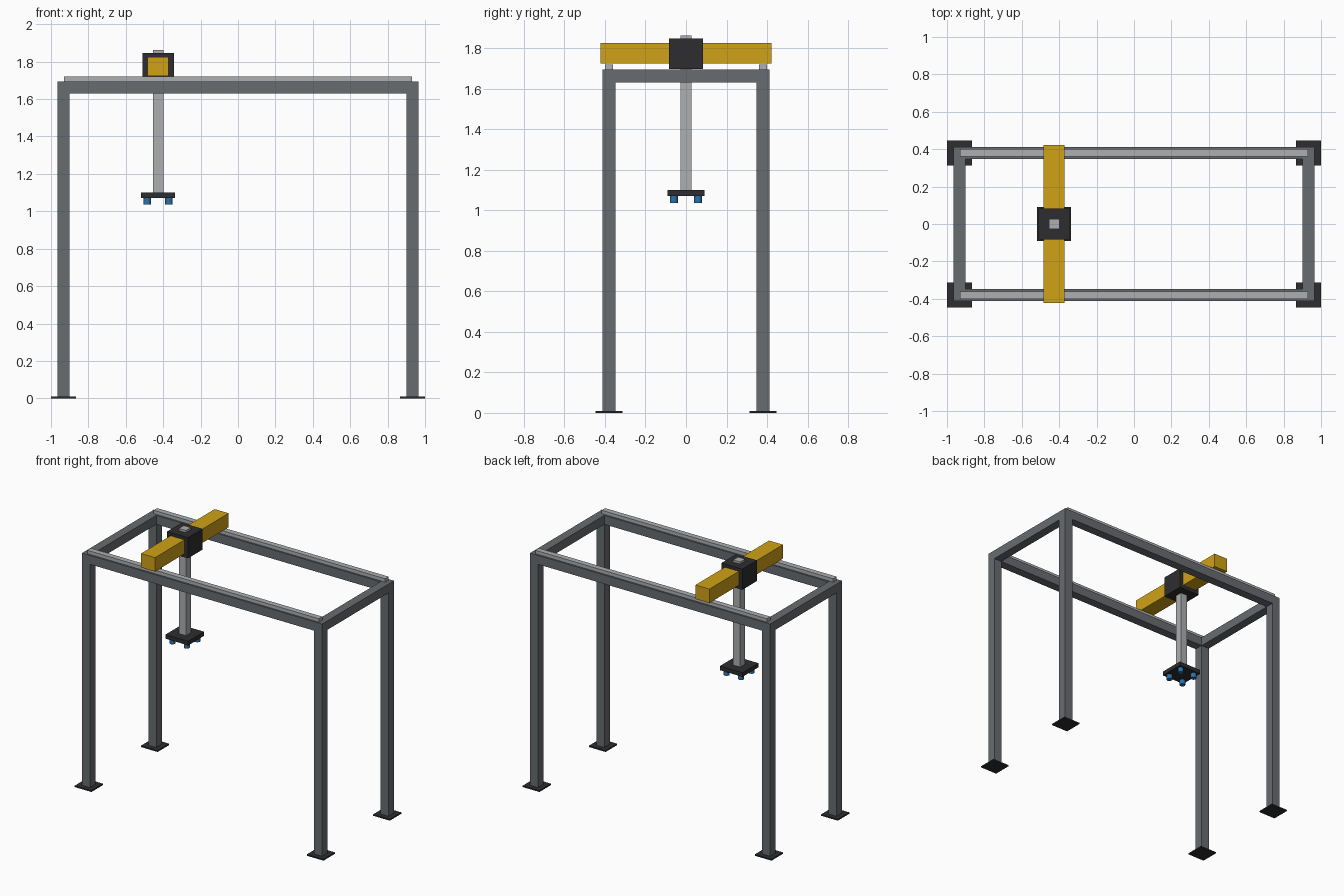
import bpy

old = bpy.data.objects.get("Cube")
if old:
    bpy.data.objects.remove(old, do_unlink=True)


def material(name, rgb):
    m = bpy.data.materials.new(name)
    m.use_nodes = True
    colour = (*rgb, 1)
    m.diffuse_color = colour
    m.node_tree.nodes["Principled BSDF"].inputs["Base Color"].default_value = colour
    return m


STEEL = material("frame grey", (0.14, 0.15, 0.16))
BLACK = material("carriage black", (0.027, 0.027, 0.03))
SILVER = material("bare metal", (0.42, 0.43, 0.44))
YELLOW = material("safety yellow", (0.63, 0.36, 0.008))
BLUE = material("suction blue", (0.02, 0.17, 0.42))


def box(name, x, y, z, mat):
    """Box spanning the given (low, high) ranges."""
    spans = (x, y, z)
    bpy.ops.mesh.primitive_cube_add(size=1, location=[sum(s) / 2 for s in spans])
    ob = bpy.context.object
    ob.name = name
    ob.scale = [s[1] - s[0] for s in spans]
    bpy.ops.object.transform_apply(location=False, rotation=False, scale=True)
    ob.data.materials.append(mat)
    return ob


def around(c, half):
    return (c - half, c + half)


PX, PY = 0.932, 0.38        # post centres
HALF = 0.032                # half width of the frame tube
FOOT, UNDER, TOP = 0.01, 1.63, 1.695
RAIL = 1.72
CX = -0.427                 # trolley position along the rails
sides = (("right", -1), ("left", 1))
ends = (("front", -1), ("back", 1))

# Posts and base plates
for sn, sx in sides:
    for en, sy in ends:
        x, y = sx * PX, sy * PY
        box(f"{en}_{sn}_post", around(x, HALF), around(y, HALF), (FOOT, TOP), STEEL)
        box(f"{en}_{sn}_base_plate", around(x, 0.067), around(y, 0.066), (0, FOOT), BLACK)

# Long beams with running rails
for en, sy in ends:
    y = sy * PY
    box(f"{en}_beam", around(0, PX - HALF), around(y, HALF), (UNDER, TOP), STEEL)
    box(f"{en}_rail", around(0, 0.93), around(y, 0.02), (TOP, RAIL), SILVER)

# Short end beams
for sn, sx in sides:
    box(f"{sn}_end_beam", around(sx * PX, HALF), around(0, PY - HALF), (UNDER, TOP), STEEL)

# Bridge, carriage and lifting column
box("bridge", around(CX, 0.056), around(0, 0.422), (RAIL + 0.003, 1.824), YELLOW)
box("carriage", around(CX, 0.084), around(0, 0.084), (1.697, 1.847), BLACK)
box("lift_column", around(CX, 0.028), around(0, 0.028), (1.1, 1.863), SILVER)

# Gripper plate with suction cups
box("gripper_plate", around(CX, 0.091), around(0, 0.091), (1.07, 1.1), BLACK)
for sn, sx in sides:
    for en, sy in ends:
        bpy.ops.mesh.primitive_cylinder_add(
            vertices=16, radius=0.02, depth=0.035,
            location=(CX + sx * 0.058, sy * 0.06, 1.0525))
        cup = bpy.context.object
        cup.name = f"{en}_{sn}_suction_cup"
        cup.data.materials.append(BLUE)
        bpy.ops.object.shade_smooth_by_angle()
